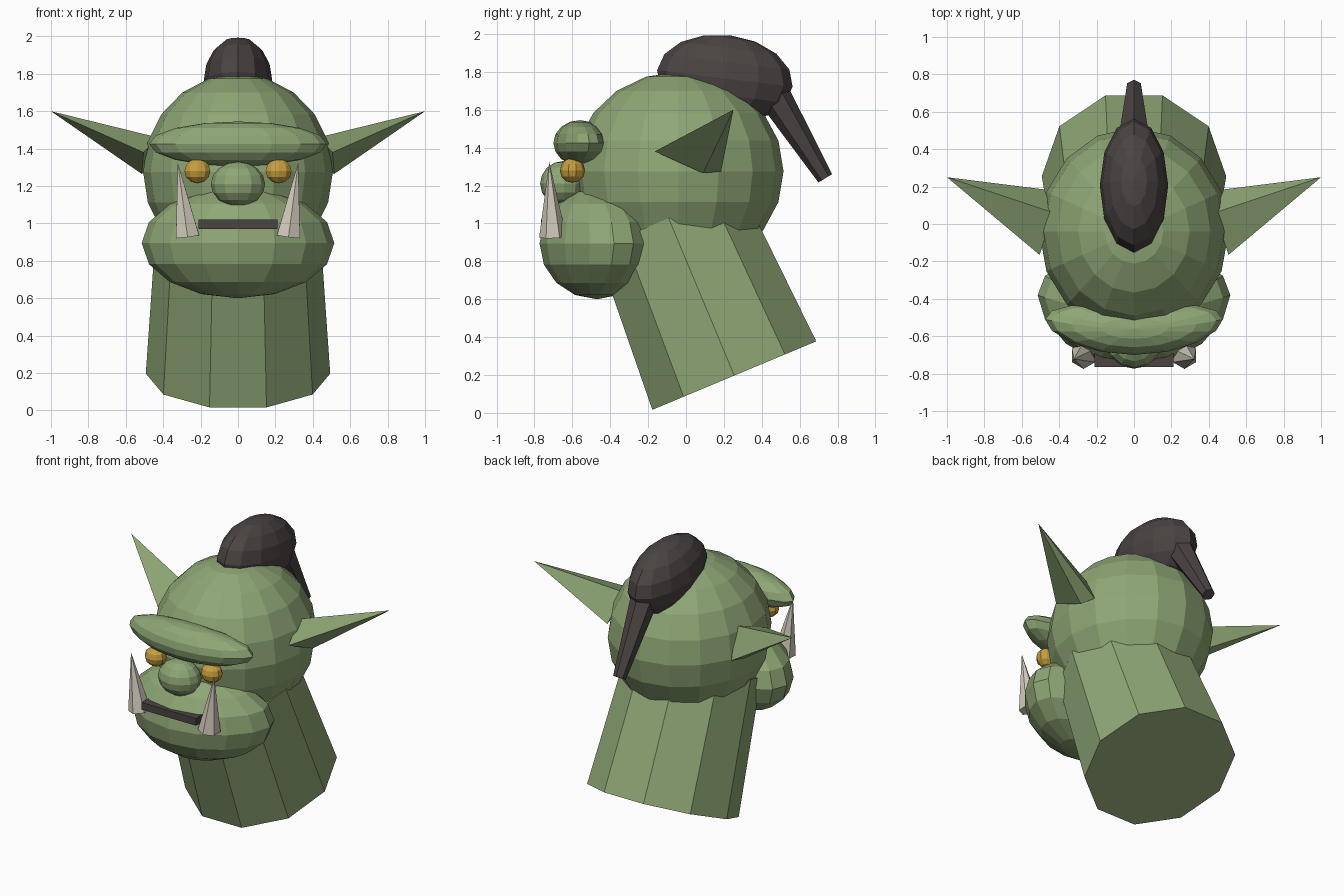
import bpy, bmesh, math
from mathutils import Vector, Matrix

if "Cube" in bpy.data.objects:
    bpy.data.objects.remove(bpy.data.objects["Cube"])


def mat(name, rgb):
    m = bpy.data.materials.new(name)
    m.diffuse_color = (*rgb, 1)
    m.use_nodes = True
    m.node_tree.nodes["Principled BSDF"].inputs["Base Color"].default_value = m.diffuse_color
    return m


GREEN = mat("green_skin", (0.275, 0.385, 0.18))
DARK = mat("dark_hair", (0.069, 0.058, 0.055))
GOLD = mat("gold_eye", (0.58, 0.35, 0.05))
IVORY = mat("ivory_tusk", (0.66, 0.60, 0.51))


def finish(name, bm, material):
    bmesh.ops.recalc_face_normals(bm, faces=bm.faces)
    me = bpy.data.meshes.new(name)
    bm.to_mesh(me)
    bm.free()
    me.materials.append(material)
    ob = bpy.data.objects.new(name, me)
    bpy.context.collection.objects.link(ob)
    return ob


def ball(name, centre, radii, material, seg=16, rings=8, bend=0.0, pitch=0.0):
    """Ellipsoid; bend sweeps its sides backwards, pitch tilts it about x."""
    bm = bmesh.new()
    bmesh.ops.create_uvsphere(bm, u_segments=seg, v_segments=rings, radius=1)
    for v in bm.verts:
        x, y, z = v.co
        v.co = (x * radii[0], y * radii[1] + bend * x * x, z * radii[2])
    bm.transform(Matrix.Translation(centre) @ Matrix.Rotation(pitch, 4, 'X'))
    return finish(name, bm, material)


def taper(name, a, b, r1, r2, sides, material, turn=0.0):
    """Faceted cone running from point a to point b."""
    a, b = Vector(a), Vector(b)
    d = b - a
    bm = bmesh.new()
    bmesh.ops.create_cone(bm, cap_ends=True, segments=sides,
                          radius1=r1, radius2=r2, depth=d.length)
    q = Vector((0, 0, 1)).rotation_difference(d).to_matrix().to_4x4()
    bm.transform(Matrix.Translation((a + b) / 2) @ q @ Matrix.Rotation(turn, 4, 'Z'))
    return finish(name, bm, material)


# skull, jaw, brow, nose
ball("head", (0, -0.04, 1.275), (0.507, 0.555, 0.525), GREEN, 16, 10)
ball("jaw", (0, -0.47, 0.895), (0.515, 0.303, 0.295), GREEN, 16, 8, bend=0.09)
ball("brow", (0, -0.56, 1.425), (0.475, 0.14, 0.12), GREEN, 16, 8, bend=0.05)
ball("nose", (0, -0.645, 1.21), (0.145, 0.125, 0.12), GREEN, 12, 8)

# neck: ten-sided, leaning forward
lean = math.atan2(0.38, 0.91)
base = Vector((0, 0.255, 0.197))
taper("neck", base, base + Vector((0, -math.sin(lean), math.cos(lean))) * 0.9,
      0.493, 0.435, 10, GREEN, turn=math.pi / 2)

# topknot and its tail
ball("topknot", (0, 0.205, 1.765), (0.183, 0.36, 0.23), DARK, 12, 8, pitch=math.radians(-7))
taper("topknot_tail", (0, 0.45, 1.70), (0, 0.735, 1.238), 0.09, 0.042, 6, DARK)

# mouth slit
bm = bmesh.new()
bmesh.ops.create_cube(bm, size=1)
bm.transform(Matrix.Translation((0, -0.685, 0.995)) @ Matrix.Diagonal((0.42, 0.16, 0.05, 1)))
finish("mouth", bm, DARK)

for s, side in ((-1, "left"), (1, "right")):
    ball("eye_" + side, (s * 0.217, -0.6, 1.28), (0.073, 0.066, 0.066), GOLD, 10, 6)
    taper("tusk_" + side, (s * 0.27, -0.703, 0.93), (s * 0.322, -0.722, 1.325),
          0.072, 0.0, 6, IVORY)

    # pointed ear: four-sided spike
    bm = bmesh.new()
    tip = bm.verts.new((s * 1.0, 0.25, 1.6))
    ring = [bm.verts.new((s * x, y, z)) for x, y, z in
            ((0.505, -0.165, 1.38), (0.515, 0.09, 1.265),
             (0.48, 0.185, 1.275), (0.43, 0.06, 1.46))]
    bm.faces.new(ring)
    for i in range(4):
        bm.faces.new((ring[i], ring[(i + 1) % 4], tip))
    finish("ear_" + side, bm, GREEN)
